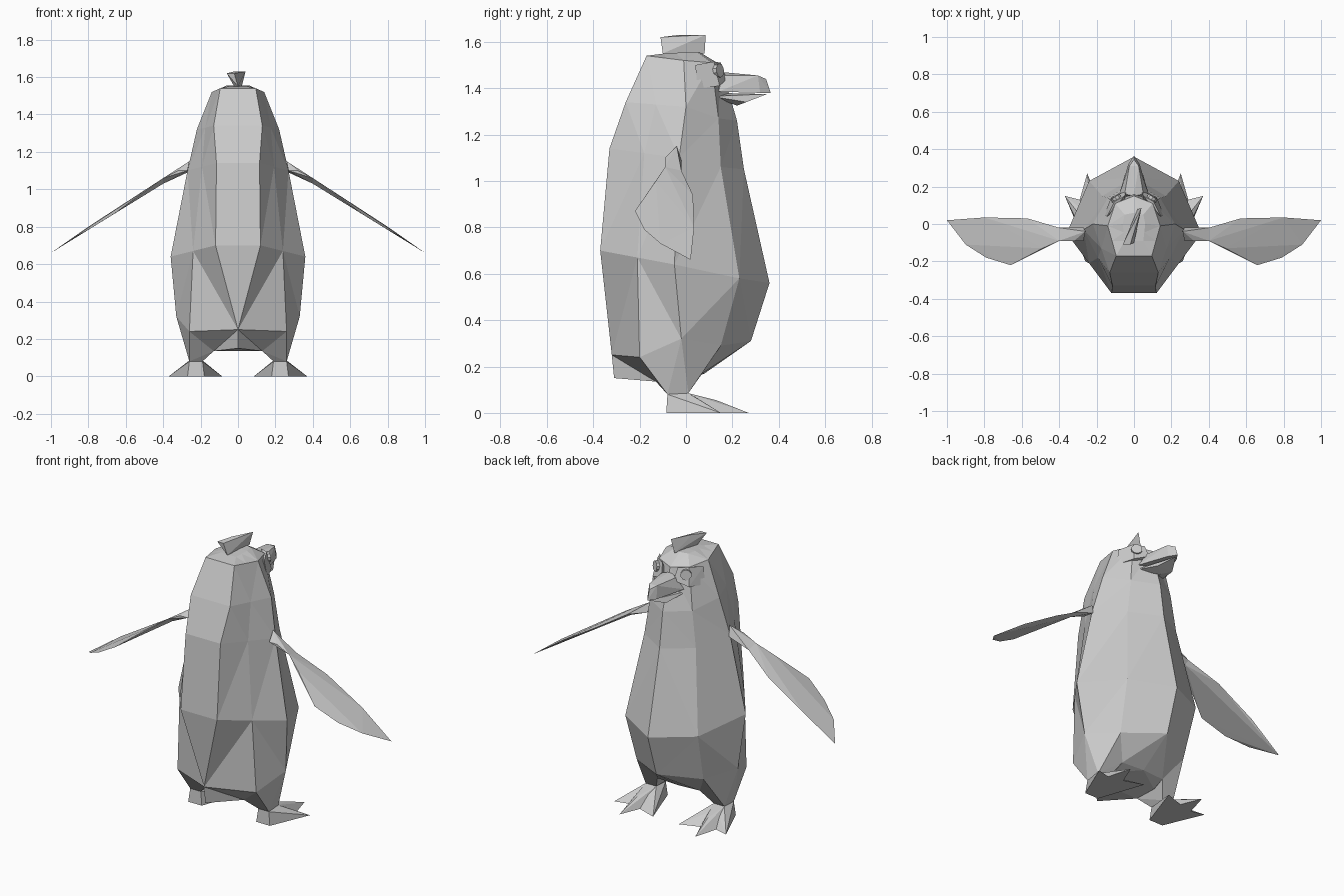
import bpy, bmesh
from mathutils import Vector

if "Cube" in bpy.data.objects:
    bpy.data.objects.remove(bpy.data.objects["Cube"])


def finish(name, bm, mirror=False):
    bmesh.ops.recalc_face_normals(bm, faces=bm.faces[:])
    me = bpy.data.meshes.new(name)
    bm.to_mesh(me)
    bm.free()
    ob = bpy.data.objects.new(name, me)
    bpy.context.collection.objects.link(ob)
    if mirror:
        mod = ob.modifiers.new("Mirror", 'MIRROR')
        mod.use_mirror_merge = False
    return ob


def flip(p):
    return (-p[0], p[1], p[2])


def hulls(name, groups, mirror=False):
    """Low-poly solid made of one convex hull per group of points."""
    bm = bmesh.new()
    for pts in groups:
        verts = [bm.verts.new(p) for p in pts]
        res = bmesh.ops.convex_hull(bm, input=verts)
        junk = {g for g in res["geom_interior"] + res["geom_unused"]
                if isinstance(g, bmesh.types.BMVert)}
        bmesh.ops.delete(bm, geom=list(junk), context='VERTS')
    return finish(name, bm, mirror)


def both(*pts):
    return [q for p in pts for q in (p, flip(p))]


# Body: half rings running back, back-side, side, front-side, front centre
def between(a, b):
    return tuple((Vector(a) + Vector(b)) / 2)


rings = [
    [(0, -.31, .15), (.13, -.13, .135), (.14, 0, .14), (.14, .07, .17), (0, .08, .17)],
    [(0, -.32, .25), (.26, -.20, .24), (.33, -.02, .32), (.22, .15, .29), (0, .28, .31)],
    [(.12, -.37, .70), None, (.36, -.05, .64), (.24, .23, .58), (0, .36, .56)],
    [(.115, -.33, 1.14), None, (.27, -.03, 1.10), (.17, .15, 1.06), (0, .25, 1.05)],
    [(.13, -.26, 1.34), None, (.22, 0, 1.32), (.14, .14, 1.27), (0, .22, 1.26)],
    [(.095, -.17, 1.54), None, (.14, -.01, 1.52), (.10, .11, 1.51), (0, .15, 1.50)],
    [(.05, -.09, 1.55), None, (.06, 0, 1.555), (.05, .05, 1.555), (0, .06, 1.555)],
]
bm = bmesh.new()
loops = []
for r in rings:
    half = [p or between(r[0], r[2]) for p in r]
    full = half + [flip(p) for p in half[-2::-1]]
    loops.append([bm.verts.new(p) for p in full])
n = len(loops[0])
for lo, hi in zip(loops, loops[1:]):
    for i in range(n):
        j = (i + 1) % n
        bm.faces.new((lo[i], lo[j], hi[j], hi[i]))
bm.faces.new(loops[0])
bm.faces.new(loops[-1])
bmesh.ops.remove_doubles(bm, verts=bm.verts[:], dist=1e-4)
bmesh.ops.triangulate(bm, faces=bm.faces[:])
finish("body", bm)

# Legs taper from the hip to the ankle
ankle = [(.19, -.08, .08), (.26, -.08, .08), (.26, .01, .085), (.19, .01, .085)]
hulls("leg", [[(.26, -.20, .24), (.33, -.02, .32), (.22, .15, .29),
               (.13, -.13, .135), (.14, .07, .17)] + ankle], True)

# Feet: three toe wedges sharing the ankle and heel
heel = [(.18, -.085, 0), (.27, -.085, 0)]
inner, outer = (.20, .15, 0), (.29, .13, 0)
hulls("foot", [
    ankle + heel + [inner, outer, (.25, .27, 0), (.235, .13, .055)],
    ankle + heel + [outer, (.37, .15, 0), (.30, .07, .05)],
    ankle + heel + [inner, (.085, .19, 0), (.16, .08, .05)],
], True)

# Flippers: narrow shoulder and a thin, leaf-shaped blade
neck = [(.40, -.02, 1.045), (.40, -.09, 1.06), (.40, -.05, 1.03)]
hulls("flipper", [
    neck + [(.26, -.04, 1.15), (.27, -.02, 1.09), (.27, -.09, 1.10),
            (.32, -.03, 1.08), (.32, -.09, 1.10)],
    neck + [(.57, .03, .94), (.80, .035, .80), (1.0, .02, .66), (.90, -.11, .73),
            (.79, -.18, .79), (.66, -.22, .87), (.49, -.13, 1.0)],
], True)

# Cheeks and brow bulge around the eyes
hulls("cheek", [[(.16, .05, 1.40), (.12, .145, 1.41), (.105, .12, 1.515),
                 (.04, .175, 1.44), (.145, .04, 1.50), (.05, .15, 1.51),
                 (.05, .10, 1.42)]], True)

# Eyes: thin discs facing outward and forward
bm = bmesh.new()
bmesh.ops.create_cone(bm, cap_ends=True, segments=10, radius1=.03, radius2=.03, depth=.03)
axis = Vector((.55, .83, .1))
bmesh.ops.rotate(bm, verts=bm.verts[:], matrix=axis.to_track_quat('Z', 'Y').to_matrix())
bmesh.ops.translate(bm, verts=bm.verts[:], vec=(.095, .135, 1.475))
finish("eye", bm, True)

# Beak
hulls("upper_beak", [both((.085, .14, 1.385), (.05, .16, 1.455), (.025, .31, 1.455),
                          (.03, .32, 1.38))
                     + [(0, .365, 1.38), (0, .345, 1.44), (0, .15, 1.47)]])
hulls("lower_beak", [both((.09, .11, 1.365), (.05, .26, 1.34))
                     + [(0, .22, 1.325), (0, .35, 1.375), (0, .12, 1.38)]])

# Feather tuft on the crown
hulls("head_tuft", [[(-.06, -.11, 1.62), (-.02, -.11, 1.62), (.04, .085, 1.63),
                     (-.02, -.03, 1.63), (-.02, -.08, 1.55), (0, -.1, 1.55),
                     (.02, .08, 1.55)]])
